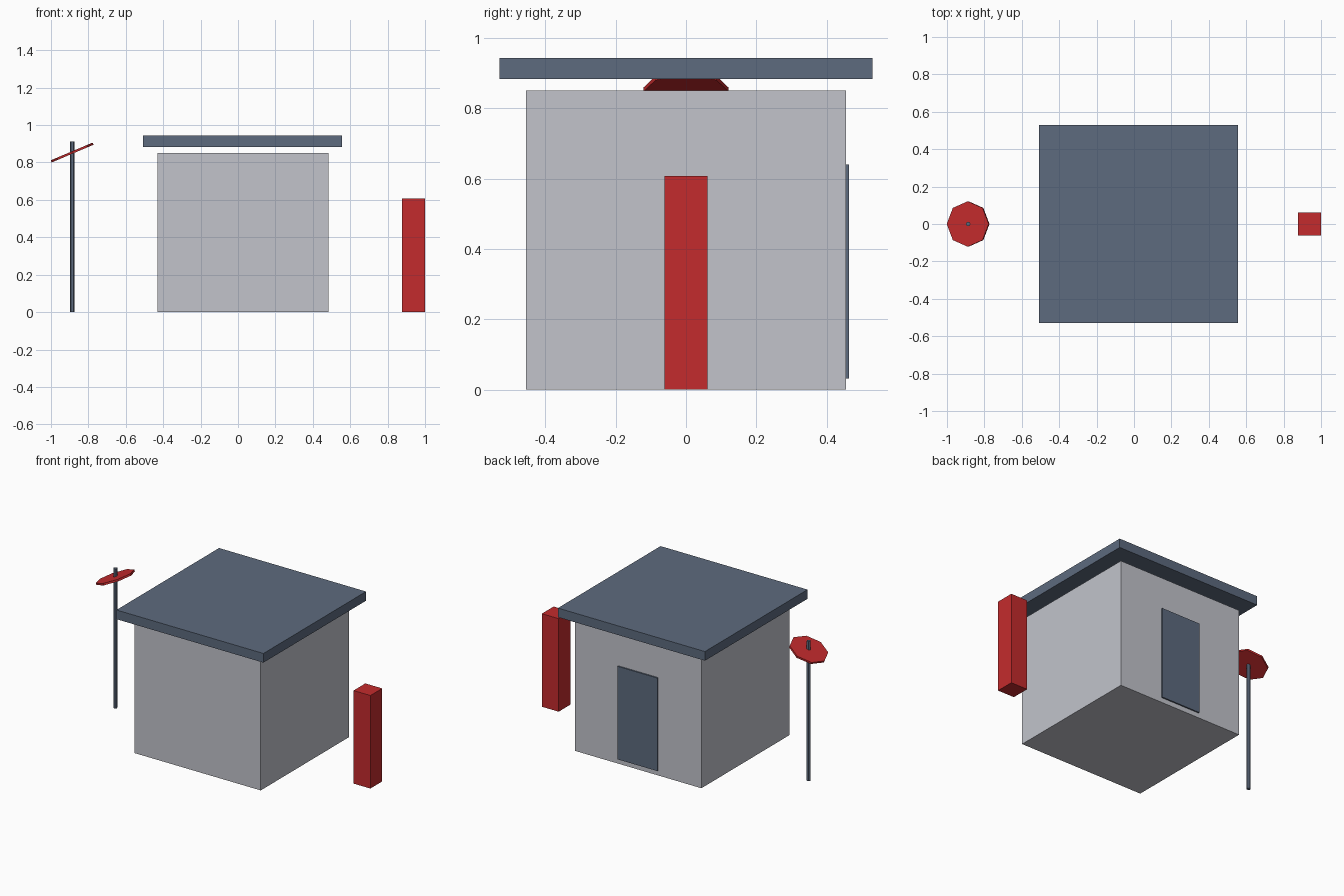
import bpy

cube = bpy.data.objects.get("Cube")
if cube:
    bpy.data.objects.remove(cube, do_unlink=True)


def material(name, rgb):
    mat = bpy.data.materials.new(name)
    mat.use_nodes = True
    colour = (*rgb, 1.0)
    mat.diffuse_color = colour
    mat.node_tree.nodes["Principled BSDF"].inputs["Base Color"].default_value = colour
    return mat


wall_grey = material("wall_grey", (0.54, 0.55, 0.60))
slate = material("slate", (0.11, 0.145, 0.21))
red = material("red", (0.55, 0.024, 0.026))


def finish(name, mat):
    obj = bpy.context.object
    obj.name = obj.data.name = name
    obj.data.materials.append(mat)
    return obj


def box(name, mat, low, high):
    """Box spanning two opposite corners."""
    centre = [(a + b) / 2 for a, b in zip(low, high)]
    bpy.ops.mesh.primitive_cube_add(size=1, location=centre)
    obj = finish(name, mat)
    obj.scale = [b - a for a, b in zip(low, high)]
    bpy.ops.object.transform_apply(location=False, rotation=False, scale=True)
    return obj


def prism(name, mat, sides, radius, depth, centre, tilt=0.0):
    """Upright prism with a corner on the x axis, tilted about y."""
    bpy.ops.mesh.primitive_cylinder_add(
        vertices=sides, radius=radius, depth=depth, location=centre, rotation=(0, tilt, 0))
    return finish(name, mat)


# Hut: walls, floating flat roof and rear door
box("walls", wall_grey, (-0.43, -0.455, 0), (0.483, 0.455, 0.851))
box("roof", slate, (-0.508, -0.53, 0.883), (0.555, 0.53, 0.943))
box("door", slate, (-0.117, 0.45, 0.032), (0.17, 0.464, 0.64))

# Fuel pump block
box("pump", red, (0.878, -0.061, 0), (1.0, 0.061, 0.608))

# Sign post with tilted octagonal disc
post_x = -0.887
post = prism("sign_post", slate, 6, 0.0125, 0.913, (post_x, 0, 0.4565))
post.rotation_euler.z = 0.5236
prism("sign_disc", red, 8, 0.1215, 0.0125, (post_x, 0, 0.853), -0.4)
